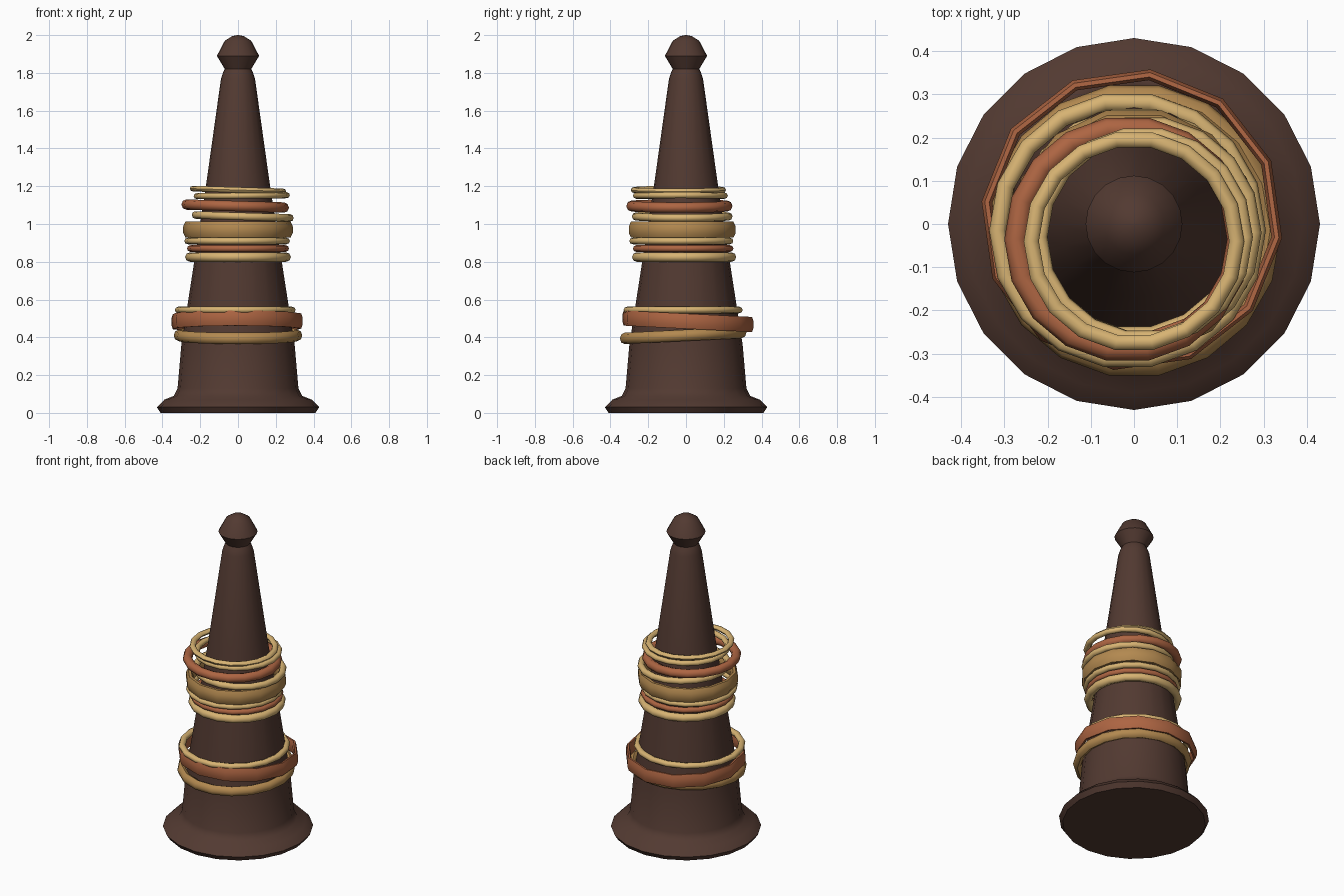
import bpy, bmesh
from math import cos, sin, pi, radians, tau

cube = bpy.data.objects.get("Cube")
if cube:
    bpy.data.objects.remove(cube, do_unlink=True)


def material(name, color):
    mat = bpy.data.materials.new(name)
    mat.use_nodes = True
    mat.diffuse_color = (*color, 1)
    bsdf = mat.node_tree.nodes["Principled BSDF"]
    bsdf.inputs["Base Color"].default_value = (*color, 1)
    bsdf.inputs["Roughness"].default_value = 0.6
    return mat


wood = material("dark wood", (0.085, 0.042, 0.031))
gold = material("pale gold", (0.68, 0.45, 0.17))
bronze = material("bronze", (0.45, 0.25, 0.08))
copper = material("copper", (0.42, 0.13, 0.055))


def finish(name, bm, mat, angle):
    bmesh.ops.recalc_face_normals(bm, faces=bm.faces)
    mesh = bpy.data.meshes.new(name)
    bm.to_mesh(mesh)
    bm.free()
    mesh.materials.append(mat)
    obj = bpy.data.objects.new(name, mesh)
    bpy.context.collection.objects.link(obj)
    bpy.ops.object.select_all(action="DESELECT")
    obj.select_set(True)
    bpy.context.view_layer.objects.active = obj
    bpy.ops.object.shade_smooth_by_angle(angle=radians(angle))
    return obj


def bridge(bm, first, second):
    n = len(first)
    for i in range(n):
        j = (i + 1) % n
        bm.faces.new((first[i], first[j], second[j], second[i]))


def lathe(name, profile, sides, mat):
    bm = bmesh.new()
    loops = [[bm.verts.new((r * cos(tau * i / sides), r * sin(tau * i / sides), z))
              for i in range(sides)] for r, z in profile]
    for lower, upper in zip(loops, loops[1:]):
        bridge(bm, lower, upper)
    bm.faces.new(loops[0])
    bm.faces.new(loops[-1])
    return finish(name, bm, mat, 50)


def bangle(name, mat, x, y, z, radius, width, height,
           lean_x=0, lean_y=0, sides=18, phase=0, band=False):
    """Closed ring: outer radius, radial width, height, and slope along x and y."""
    bm = bmesh.new()
    points = 8
    turn = pi / points if band else 0
    grow = 1 / cos(turn)
    loops = []
    for i in range(sides):
        a = tau * i / sides + radians(phase)
        loop = []
        for k in range(points):
            b = tau * k / points + turn
            r = radius - width / 2 + cos(b) * grow * width / 2
            px, py = r * cos(a), r * sin(a)
            pz = z + sin(b) * grow * height / 2 + lean_x * px + lean_y * py
            loop.append(bm.verts.new((x + px, y + py, pz)))
        loops.append(loop)
    for i in range(sides):
        bridge(bm, loops[i], loops[(i + 1) % sides])
    return finish(name, bm, mat, 50)


# Tapered stand with flared foot and knob
lathe("stand", [(0.41, 0), (0.43, 0.03), (0.39, 0.07), (0.34, 0.09), (0.32, 0.13),
                (0.30, 0.36), (0.17, 1.2), (0.09, 1.77), (0.08, 1.8), (0.07, 1.82),
                (0.112, 1.89), (0.07, 1.97), (0.03, 1.995), (0.005, 2)], 20, wood)

# Lower group of bangles
bangle("bronze_bangle_low", bronze, 0, -0.015, 0.41, 0.34, 0.05, 0.06, lean_y=0.05)
bangle("copper_cuff", copper, -0.005, 0.01, 0.485, 0.35, 0.025, 0.08,
       lean_y=-0.05, sides=12, phase=-7, band=True)
bangle("gold_bangle_low", gold, -0.015, -0.015, 0.545, 0.32, 0.04, 0.035)

# Upper group of bangles
bangle("gold_bangle_base", gold, 0, -0.01, 0.825, 0.28, 0.05, 0.05)
bangle("copper_bangle_thin", copper, 0, -0.015, 0.87, 0.27, 0.035, 0.035)
bangle("gold_bangle_thin", gold, -0.005, -0.025, 0.91, 0.28, 0.04, 0.035)
bangle("bronze_cuff", bronze, 0, -0.02, 0.97, 0.29, 0.04, 0.085, sides=14, band=True)
bangle("gold_bangle_middle", gold, 0.025, -0.02, 1.04, 0.27, 0.04, 0.04, lean_x=-0.03)
bangle("copper_bangle_top", copper, -0.015, -0.035, 1.095, 0.285, 0.055, 0.055, lean_x=-0.03)
bangle("gold_bangle_upper", gold, 0.02, -0.03, 1.15, 0.255, 0.035, 0.032, lean_x=0.01)
bangle("gold_bangle_crown", gold, 0, -0.04, 1.18, 0.255, 0.035, 0.03, lean_x=-0.03)
